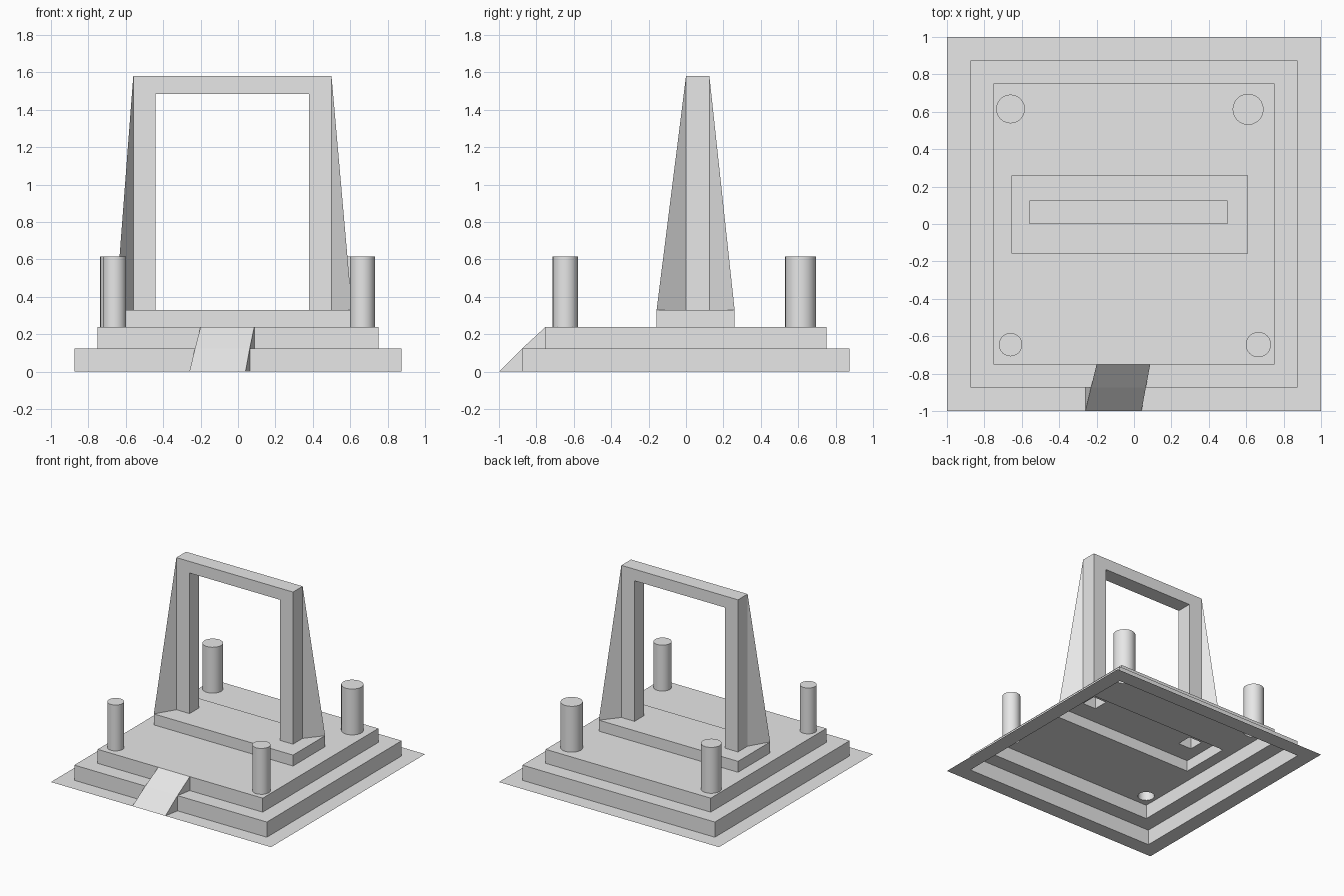
import bpy
import bmesh
import math
from mathutils import Vector

if "Cube" in bpy.data.objects:
    bpy.data.objects.remove(bpy.data.objects["Cube"], do_unlink=True)

grey = bpy.data.materials.new("plain grey")
grey.use_nodes = True
GREY = (0.8, 0.8, 0.8, 1)
grey.diffuse_color = GREY
grey.node_tree.nodes["Principled BSDF"].inputs["Base Color"].default_value = GREY


def finish(bm, name):
    mesh = bpy.data.meshes.new(name)
    bm.to_mesh(mesh)
    bm.free()
    mesh.materials.append(grey)
    obj = bpy.data.objects.new(name, mesh)
    bpy.context.collection.objects.link(obj)
    return obj


def rect(x0, x1, y0, y1):
    return [(x0, y0), (x1, y0), (x1, y1), (x0, y1)]


def square(h):
    return rect(-h, h, -h, h)


def circle(x, y, r, n=24):
    return [(x + r * math.cos(math.tau * i / n), y + r * math.sin(math.tau * i / n))
            for i in range(n)]


def tier(name, loop, z0, z1, holes=()):
    """Hollow step: outer wall from z0 to z1 and a top pierced by holes."""
    bm = bmesh.new()
    edges = []
    rings = []
    for pts in (loop, *holes):
        ring = [bm.verts.new((x, y, z1)) for x, y in pts]
        rings.append(ring)
        edges += [bm.edges.new((a, b)) for a, b in zip(ring, ring[1:] + ring[:1])]
    bmesh.ops.triangle_fill(bm, edges=edges, use_beauty=True, normal=(0, 0, 1))
    bm.normal_update()
    for f in bm.faces:
        if f.normal.z < 0:
            f.normal_flip()
    if z1 > z0:
        top = rings[0]
        low = [bm.verts.new((x, y, z0)) for x, y in loop]
        for i in range(len(loop)):
            j = (i + 1) % len(loop)
            bm.faces.new((low[i], low[j], top[j], top[i]))
    return finish(bm, name)


def faces(name, polys):
    bm = bmesh.new()
    for poly in polys:
        bm.faces.new([bm.verts.new(p) for p in poly])
    bmesh.ops.remove_doubles(bm, verts=bm.verts, dist=0.0001)
    return finish(bm, name)


# Heights of the steps
Z1, Z2, Z3, TOP, POST_TOP = 0.125, 0.24, 0.33, 1.58, 0.617
# Portal extents
XL, XR, YF, YB, LEG = -0.56, 0.50, 0.0, 0.125, 0.12
PX0, PX1, PY0, PY1 = -0.655, 0.61, -0.157, 0.26

posts = {
    "front_right_post": (-0.66, -0.645, 0.0625),
    "front_left_post": (0.665, -0.645, 0.0675),
    "back_right_post": (-0.66, 0.615, 0.077),
    "back_left_post": (0.61, 0.613, 0.083),
}
plinth_loop = rect(PX0, PX1, PY0, PY1)
legs = [rect(XL, XL + LEG, YF, YB), rect(XR - LEG, XR, YF, YB)]

# Stepped hollow base
tier("ground_apron", square(1), 0, 0, [square(0.875)])
tier("lower_step", square(0.875), 0, Z1, [square(0.75)])
tier("upper_step", square(0.75), Z1, Z2,
     [plinth_loop] + [circle(*p) for p in posts.values()])
tier("plinth", plinth_loop, Z2, Z3, legs)

# Corner posts, open underneath
for name, p in posts.items():
    post = tier(name, circle(*p), Z2, POST_TOP)
    bpy.ops.object.select_all(action='DESELECT')
    post.select_set(True)
    bpy.context.view_layer.objects.active = post
    bpy.ops.object.shade_smooth_by_angle(angle=math.radians(35))

# Portal: two legs and a lintel, open at the feet
LINTEL = 1.485
profile = [(XL, Z3), (XL + LEG, Z3), (XL + LEG, LINTEL), (XR - LEG, LINTEL),
           (XR - LEG, Z3), (XR, Z3), (XR, TOP), (XL, TOP)]
bm = bmesh.new()
face = bm.faces.new([bm.verts.new((x, YF, z)) for x, z in profile])
ext = bmesh.ops.extrude_face_region(bm, geom=[face], use_keep_orig=True)
moved = [v for v in ext["geom"] if isinstance(v, bmesh.types.BMVert)]
bmesh.ops.translate(bm, verts=moved, vec=(0, YB - YF, 0))
bmesh.ops.recalc_face_normals(bm, faces=bm.faces)
feet = [f for f in bm.faces if all(abs(v.co.z - Z3) < 0.001 for v in f.verts)]
bmesh.ops.delete(bm, geom=feet, context='FACES_ONLY')
finish(bm, "portal_frame")

# Thin triangular fins bracing each outer leg edge to a plinth corner
for side, x, px in (("right", XL, PX0), ("left", XR, PX1)):
    for end, y, py in (("front", YF, PY0), ("back", YB, PY1)):
        faces(f"{end}_{side}_fin", [[(x, y, TOP), (x, y, Z3), (px, py, Z3)]])

# Skewed entrance ramp over both steps, with closed sides
a0, a1 = Vector((-0.26, -1, 0)), Vector((0.04, -1, 0))
b0, b1 = Vector((-0.23, -0.875, Z1)), Vector((0.063, -0.875, Z1))
c0, c1 = Vector((-0.20, -0.75, Z2)), Vector((0.087, -0.75, Z2))
faces("entrance_ramp", [
    [a0, a1, b1, b0],
    [b0, b1, c1, c0],
    [a1, (b1.x, b1.y, 0), b1],
    [b1, (c1.x, c1.y, Z1), c1],
    [a0, b0, (a0.x, b0.y, 0)],
    [b0, c0, (c0.x, c0.y, Z1)],
])
